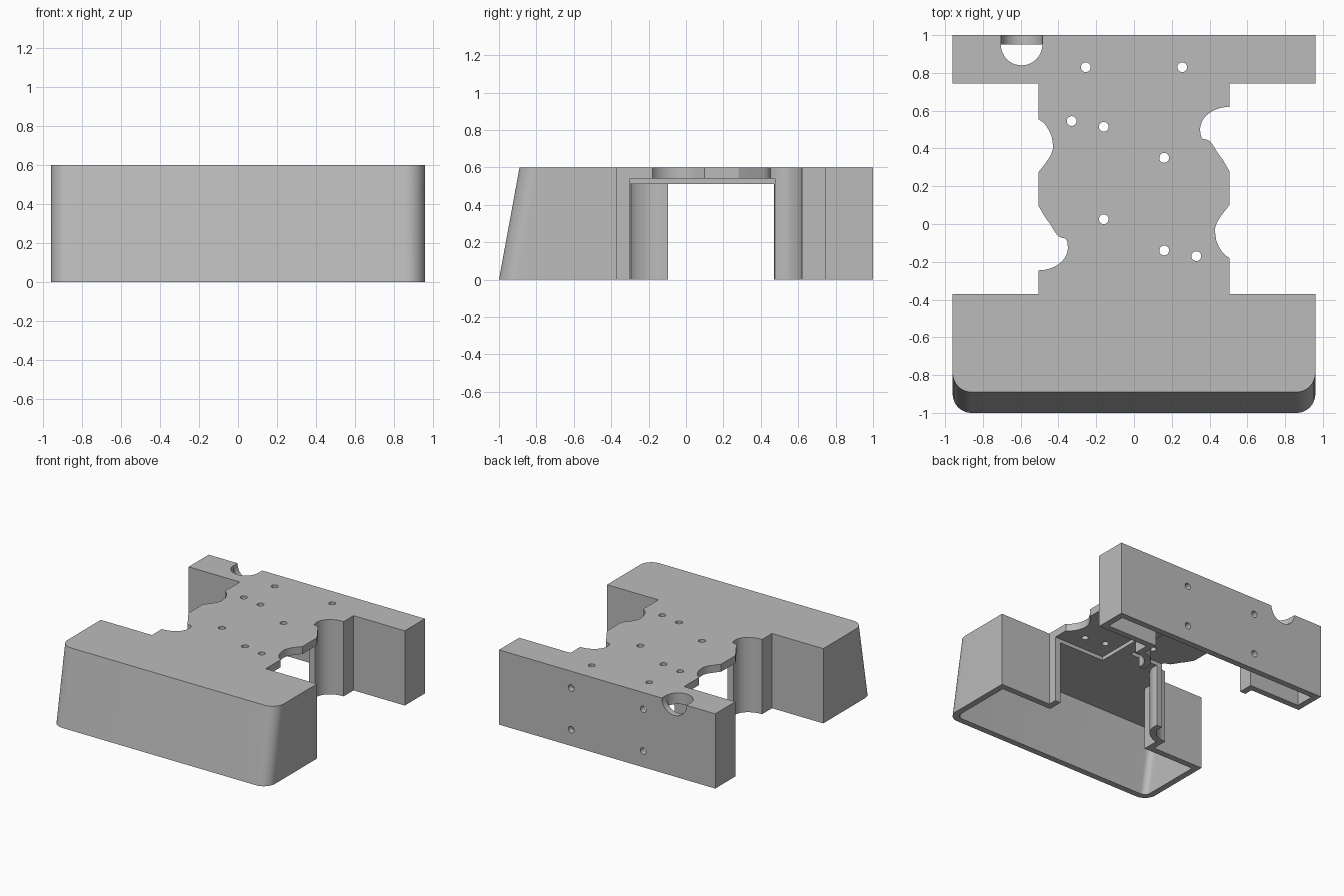
import bpy, bmesh, math
from mathutils import Vector, Matrix

if "Cube" in bpy.data.objects:
    bpy.data.objects.remove(bpy.data.objects["Cube"])

grey = bpy.data.materials.new("light grey")
grey.diffuse_color = (0.5, 0.5, 0.5, 1)
grey.use_nodes = True
grey.node_tree.nodes["Principled BSDF"].inputs["Base Color"].default_value = grey.diffuse_color

WING, WAIST, WALL = 0.96, 0.505, 0.05
LAYER, ROOF, TOP = 0.51, 0.54, 0.60
FRONT_Y, BACK_Y = -0.37, 0.745      # inner faces of the two cross blocks


def prism(name, poly, z0, z1):
    """Extrude a counter-clockwise outline; the front end leans back with height."""
    bm = bmesh.new()
    rings = []
    for z in (z0, z1):
        rings.append([bm.verts.new((x, y + (0.11 * z / TOP if y < -0.75 else 0), z))
                      for x, y in poly])
    lo, hi = rings
    bm.faces.new(lo[::-1])
    bm.faces.new(hi)
    n = len(poly)
    for i in range(n):
        j = (i + 1) % n
        bm.faces.new((lo[i], lo[j], hi[j], hi[i]))
    mesh = bpy.data.meshes.new(name)
    bm.to_mesh(mesh)
    bm.free()
    mesh.materials.append(grey)
    ob = bpy.data.objects.new(name, mesh)
    bpy.context.collection.objects.link(ob)
    return ob


def arc(cx, cy, rx, ry, a0, a1, n):
    return [(cx + rx * math.cos(math.radians(a0 + (a1 - a0) * i / n)),
             cy + ry * math.sin(math.radians(a0 + (a1 - a0) * i / n))) for i in range(n + 1)]


def circle(x, y, r, n=32):
    return arc(x, y, r, r, 0, 360, n)[:-1]


def turned(points):
    """The waist repeats with a half turn about its own centre."""
    return [(-x, FRONT_Y + BACK_Y - y) for x, y in points]


def strip(path, t):
    """Closed outline of a wall of thickness t on the left of a path."""
    pts = [Vector(p) for p in path]
    inner = []
    for i, p in enumerate(pts):
        dirs = []
        if i > 0:
            dirs.append((p - pts[i - 1]).normalized())
        if i < len(pts) - 1:
            dirs.append((pts[i + 1] - p).normalized())
        norms = [Vector((-d.y, d.x)) for d in dirs]
        m = sum(norms, Vector((0, 0))).normalized()
        inner.append(tuple(p + m * t / m.dot(norms[0])))
    return list(path) + inner[::-1]


def cut(ob, cutter):
    mod = ob.modifiers.new("cut", 'BOOLEAN')
    mod.operation = 'DIFFERENCE'
    mod.solver = 'EXACT'
    mod.object = cutter
    bpy.context.view_layer.objects.active = ob
    bpy.ops.object.modifier_apply(modifier=mod.name)


# Outline pieces
column = [(0.352, 0.475)] + arc(WAIST, 0.50, 0.155, 0.12, 180, 90, 14)
scallop = [(WAIST, -0.18), (0.482, -0.164), (0.463, -0.143), (0.447, -0.115),
           (0.435, -0.085), (0.43, -0.05), (0.43, -0.02), (0.438, 0.005),
           (0.452, 0.03), (0.47, 0.055), (WAIST, 0.10)]
shoulder = [(WAIST, 0.28), (0.47, 0.34), (0.442, 0.378), (0.42, 0.415),
            (0.403, 0.438), (0.385, 0.447), (0.36, 0.452)]
waist = [(WAIST, FRONT_Y)] + scallop + shoulder + column + [(WAIST, BACK_Y)]
nose = ([(-WING, FRONT_Y)] + arc(-0.86, -0.9, 0.1, 0.1, 180, 270, 12)
        + arc(0.86, -0.9, 0.1, 0.1, 270, 360, 12) + [(WING, FRONT_Y)])
tail = [(WING, BACK_Y), (WING, 1), (-WING, 1), (-WING, BACK_Y)]

front_path = turned(column) + [(-WAIST, FRONT_Y)] + nose + [(WAIST, FRONT_Y), (WAIST, -0.30)]
back_path = column + [(WAIST, BACK_Y)] + tail + turned([(WAIST, FRONT_Y), (WAIST, -0.30)])

# Top deck, and the thicker underside layer with one open pocket on each side
deck = prism("top_deck", nose + waist + tail + turned(waist), ROOF, TOP)
pocket = [(0.05, -0.30), (0.05, 0.475)]
under = prism("under_layer", front_path + pocket + back_path + turned(pocket), LAYER, ROOF)

# Skirt walls, hollow and open below
front_wall = prism("front_wall", strip(front_path, WALL), 0, LAYER)
back_wall = prism("back_wall", strip(back_path, WALL), 0, LAYER)

cutters = []

# Screw holes through the deck
spots = [(-0.255, 0.83), (0.255, 0.83)]
pattern = [(0.33, -0.17), (0.16, -0.14), (0.16, 0.35)]
for x, y in spots + pattern + turned(pattern):
    c = prism("hole_cutter", circle(x, y, 0.026, 20), 0.45, 0.7)
    cutters.append(c)
    cut(deck, c)
    cut(under, c)

# Screw holes through the back wall
to_back = Matrix.Rotation(math.radians(90), 4, 'X')     # (x, y, z) -> (x, -z, y)
for x in (-0.32, 0.32):
    for z in (0.13, 0.465):
        c = prism("back_hole_cutter", circle(x, z, 0.026, 20), -1.05, -0.9)
        c.data.transform(to_back)
        cutters.append(c)
        cut(back_wall, c)

# Cable notch: half-round hole in the deck, half-round groove in the back wall
well = prism("well_cutter", arc(-0.595, 0.95, 0.11, 0.11, 180, 360, 24), 0.45, 0.7)
groove = prism("groove_cutter", circle(-0.595, TOP, 0.11, 48), -1.05, -0.949)
groove.data.transform(to_back)
cutters += [well, groove]
for ob in (deck, under):
    cut(ob, well)
    cut(ob, groove)
cut(back_wall, groove)

for c in cutters:
    bpy.data.objects.remove(c)

# Smooth the rounded sides, keep the edges crisp
bpy.ops.object.select_all(action='DESELECT')
for ob in (deck, under, front_wall, back_wall):
    ob.select_set(True)
bpy.context.view_layer.objects.active = deck
bpy.ops.object.shade_smooth_by_angle(angle=math.radians(30))
